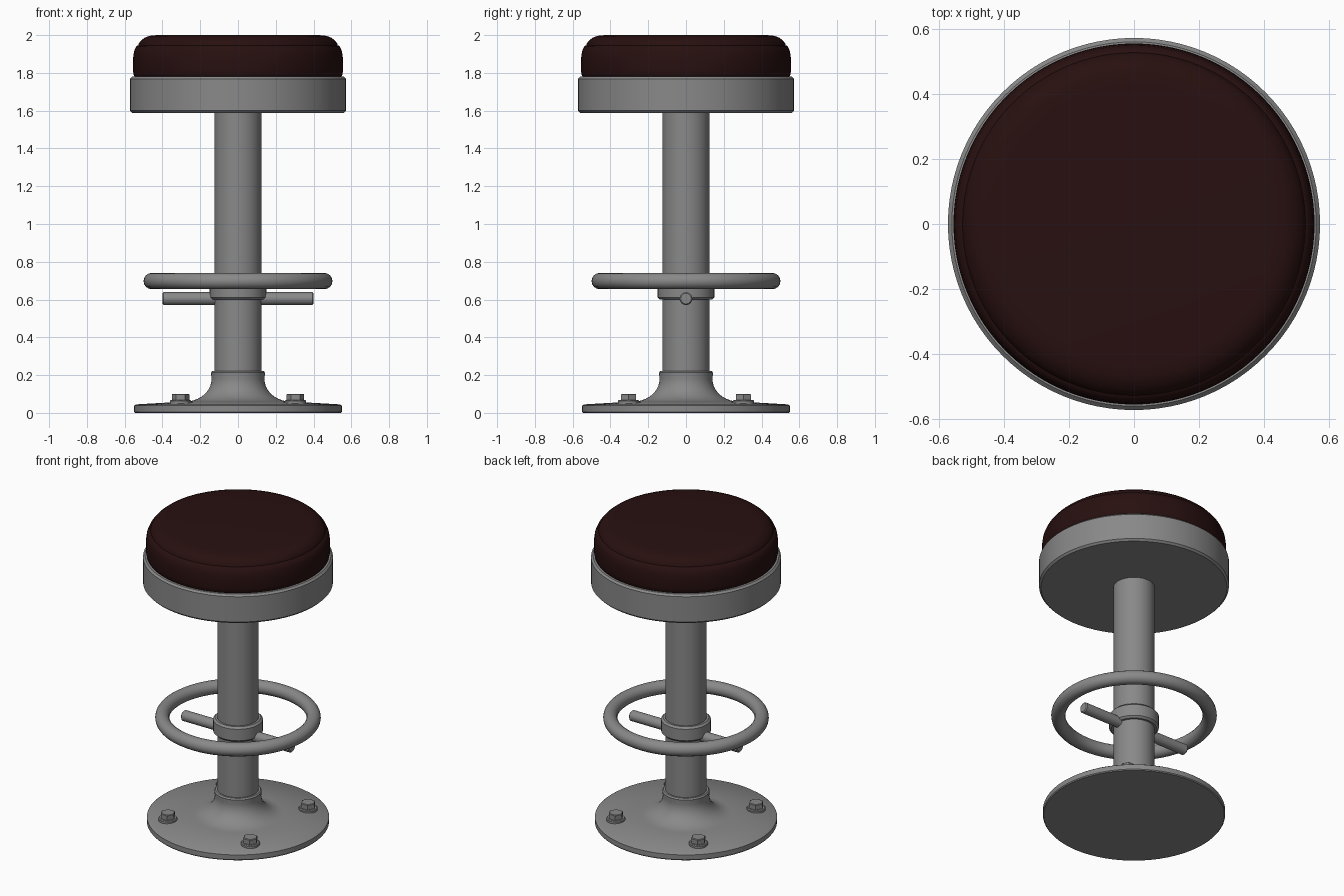
import bpy, bmesh, math
from mathutils import Matrix

cube = bpy.data.objects.get("Cube")
if cube:
    bpy.data.objects.remove(cube, do_unlink=True)


def material(name, rgb):
    m = bpy.data.materials.new(name)
    m.use_nodes = True
    color = (*rgb, 1)
    m.diffuse_color = color
    m.node_tree.nodes["Principled BSDF"].inputs["Base Color"].default_value = color
    return m


METAL = material("brushed_steel", (0.25, 0.25, 0.25))
LEATHER = material("dark_red_leather", (0.021, 0.005, 0.005))


def finish(name, bm, mat, angle=35):
    bmesh.ops.recalc_face_normals(bm, faces=bm.faces)
    mesh = bpy.data.meshes.new(name)
    bm.to_mesh(mesh)
    bm.free()
    mesh.materials.append(mat)
    obj = bpy.data.objects.new(name, mesh)
    bpy.context.collection.objects.link(obj)
    bpy.ops.object.select_all(action="DESELECT")
    obj.select_set(True)
    bpy.context.view_layer.objects.active = obj
    bpy.ops.object.shade_smooth_by_angle(angle=math.radians(angle))
    return obj


def lathe(name, profile, mat, sides=64, matrix=Matrix(), closed=False, angle=35):
    """Spin (radius, height) points about the z axis; open profiles get end caps."""
    bm = bmesh.new()
    rings = [[bm.verts.new((r * math.cos(math.tau * i / sides),
                            r * math.sin(math.tau * i / sides), z))
              for i in range(sides)] for r, z in profile]
    pairs = list(zip(rings, rings[1:]))
    if closed:
        pairs.append((rings[-1], rings[0]))
    else:
        bm.faces.new(rings[0])
        bm.faces.new(rings[-1])
    for a, b in pairs:
        for i in range(sides):
            j = (i + 1) % sides
            bm.faces.new((a[i], a[j], b[j], b[i]))
    bm.transform(matrix)
    return finish(name, bm, mat, angle)


def drum(radius, low, high, bevel):
    return [(radius - bevel, low), (radius, low + bevel),
            (radius, high - bevel), (radius - bevel, high)]


# Floor plate with a concave flare rising into the neck
flare = [(0.14 + 0.14 * (1 - math.sin(a)), 0.06 + 0.12 * (1 - math.cos(a)))
         for a in (math.radians(9 * i) for i in range(11))]
lathe("base_plate", [(0.545, 0), (0.55, 0.006), (0.55, 0.038), (0.54, 0.045)]
      + flare + [(0.143, 0.213), (0.136, 0.222)], METAL)

# Column and the collar around it
lathe("column", [(0.125, 0.05), (0.125, 1.6)], METAL, 48)
lathe("collar", drum(0.15, 0.6, 0.7, 0.012), METAL, 48)

# Foot ring and the cross bar through the collar
ring = [(0.457 + 0.043 * math.cos(math.tau * i / 16),
         0.698 + 0.043 * math.sin(math.tau * i / 16)) for i in range(16)]
lathe("foot_ring", ring, METAL, closed=True)
lathe("cross_bar", drum(0.034, -0.4, 0.4, 0.006), METAL, 24,
      Matrix.Translation((0, 0, 0.605)) @ Matrix.Rotation(math.pi / 2, 4, "Y"))

# Four hexagonal bolts with washers
for side, x in (("left", 0.304), ("right", -0.304)):
    for end, y in (("front", -0.304), ("back", 0.304)):
        spot = Matrix.Translation((x, y, 0))
        lathe(f"washer_{end}_{side}", drum(0.057, 0.04, 0.067, 0.005), METAL, 24, spot)
        lathe(f"bolt_{end}_{side}", drum(0.046, 0.06, 0.101, 0.004), METAL, 6, spot, angle=20)

# Seat pan and padded cushion with a fine seam near its top edge
lathe("seat_pan", drum(0.573, 1.588, 1.78, 0.012), METAL, 96)
lathe("cushion", [(0.54, 1.77), (0.551, 1.785), (0.556, 1.81), (0.555, 1.88),
                  (0.55, 1.915), (0.538, 1.942), (0.528, 1.946), (0.526, 1.954),
                  (0.515, 1.97), (0.495, 1.986), (0.47, 1.996), (0.43, 2.0)],
      LEATHER, 96, angle=45)
